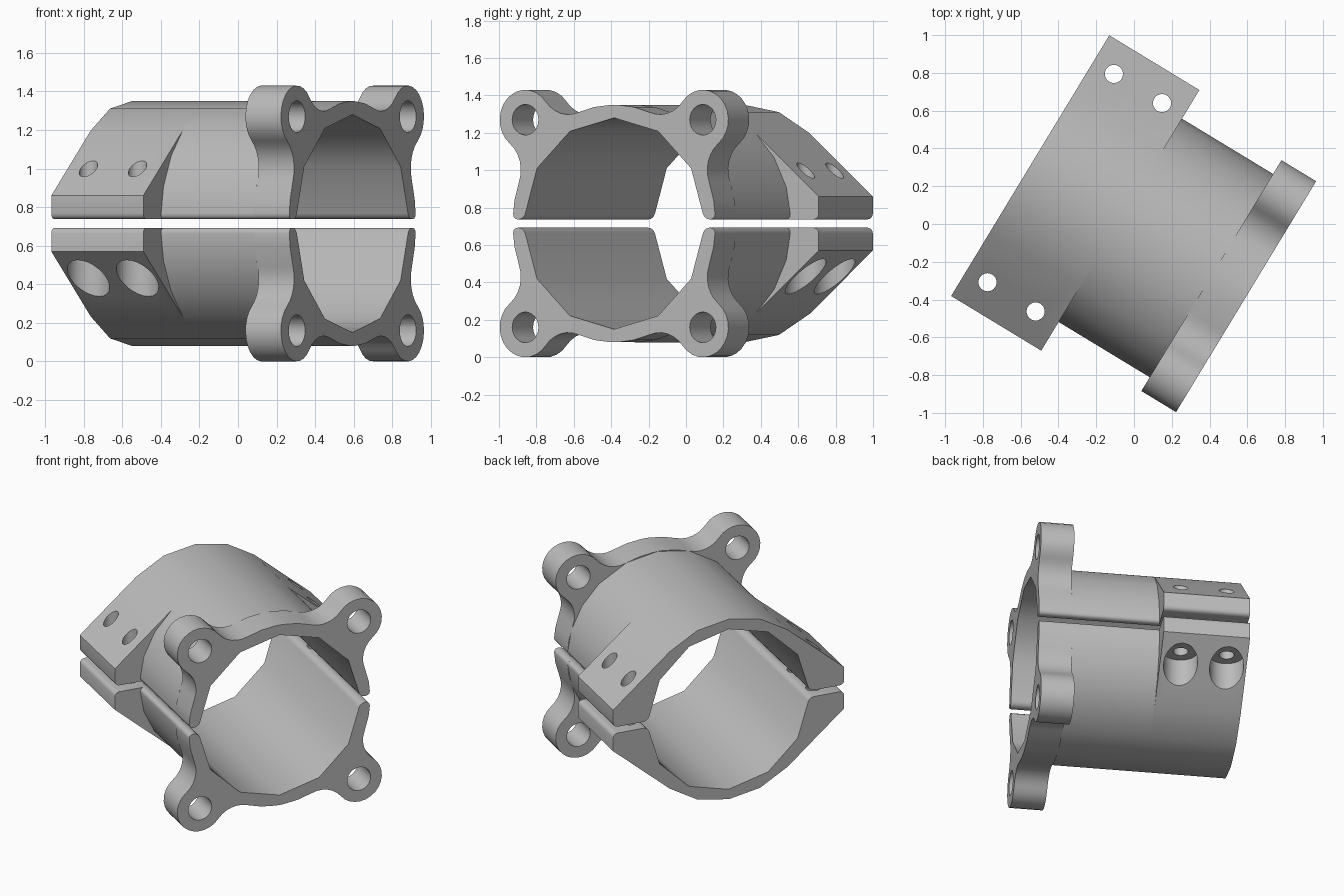
import bpy, bmesh, math
from mathutils import Matrix, Vector

if "Cube" in bpy.data.objects:
    bpy.data.objects.remove(bpy.data.objects["Cube"])

BORE, OUTER, GAP = 0.565, 0.635, 0.0225      # radii and half of the split gap
LOBE, LOBE_R, FILLET = 0.555, 0.16, 0.18     # flange ear position, radius, blend
WIDE, SIDE = 0.807, 0.145                    # clamp block half width, side height
REAR, STEP, NECK, FRONT = -0.63, -0.072, 0.492, 0.707
BOLT_U, BOLT_V = (-0.503, -0.205), 0.645
PLACE = (Matrix.Translation((0, 0, 0.715))
         @ Matrix.Rotation(math.radians(-31.25), 4, 'Z')
         @ Matrix.Translation((0, -0.021, 0)))

grey = bpy.data.materials.new("machined_grey")
grey.use_nodes = True
grey.diffuse_color = (0.5, 0.5, 0.5, 1)
grey.node_tree.nodes["Principled BSDF"].inputs["Base Color"].default_value = (0.5, 0.5, 0.5, 1)


def arc(center, r, start, end, n):
    """Points on an arc, angles in radians."""
    steps = [start + (end - start) * i / n for i in range(n + 1)]
    return [Vector((center[0] + r * math.cos(a), center[1] + r * math.sin(a))) for a in steps]


def mirrored(quarter):
    """Complete a right-hand outline with its left-hand twin."""
    return quarter + [Vector((-p.x, p.y)) for p in reversed(quarter) if p.x > 1e-5]


def half_ring(outer):
    """Close an outer outline with the bore, rounding the four edges at the split."""
    a = math.asin(GAP / BORE)
    loop = outer + arc((0, 0), BORE, math.pi - a, a, 6)
    corners = {0, len(outer) - 1, len(outer), len(loop) - 1}
    result = []
    for i, p in enumerate(loop):
        if i not in corners:
            result.append(p)
            continue
        back = (loop[i - 1] - p).normalized()
        ahead = (loop[(i + 1) % len(loop)] - p).normalized()
        for k in range(4):
            t = k * math.pi / 6
            result.append(p + 0.03 * (back * (1 - math.sin(t)) + ahead * (1 - math.cos(t))))
    return result


def extrude(name, loop, u0, u1, caps=True):
    bm = bmesh.new()
    near = [bm.verts.new((u0, p.x, p.y)) for p in loop]
    far = [bm.verts.new((u1, p.x, p.y)) for p in loop]
    n = len(loop)
    for i in range(n):
        j = (i + 1) % n
        bm.faces.new((near[i], near[j], far[j], far[i]))
    if caps:
        bm.faces.new(far)
        bm.faces.new(near[::-1])
    mesh = bpy.data.meshes.new(name)
    bm.to_mesh(mesh)
    bm.free()
    mesh.materials.append(grey)
    ob = bpy.data.objects.new(name, mesh)
    bpy.context.collection.objects.link(ob)
    return ob


def activate(ob):
    bpy.ops.object.select_all(action='DESELECT')
    ob.select_set(True)
    bpy.context.view_layer.objects.active = ob


def drill(ob, center, r, depth, axis):
    """Cut a round hole along Z or X."""
    turn = Matrix.Rotation(math.pi / 2, 4, 'Y') if axis == 'X' else Matrix.Identity(4)
    bm = bmesh.new()
    bmesh.ops.create_cone(bm, cap_ends=True, segments=24, radius1=r, radius2=r,
                          depth=depth, matrix=Matrix.Translation(center) @ turn)
    mesh = bpy.data.meshes.new("drill")
    bm.to_mesh(mesh)
    bm.free()
    mesh.materials.append(grey)
    cutter = bpy.data.objects.new("drill", mesh)
    cutter.hide_render = True
    bpy.context.collection.objects.link(cutter)
    activate(ob)
    mod = ob.modifiers.new("hole", 'BOOLEAN')
    mod.operation, mod.solver, mod.object = 'DIFFERENCE', 'EXACT', cutter
    bpy.ops.object.modifier_apply(modifier=mod.name)
    bpy.data.objects.remove(cutter)


def finish(ob):
    ob.data.transform(PLACE)
    activate(ob)
    bpy.ops.object.shade_smooth_by_angle(angle=math.radians(40))


# Outline of the plain tube and of the clamp block with its tangent slopes
split = math.asin(GAP / OUTER)
tangent = math.atan2(SIDE, WIDE) + math.acos(OUTER / math.hypot(WIDE, SIDE))
crown = arc((0, 0), OUTER, tangent, math.pi / 2, 2)
tube = half_ring(mirrored(arc((0, 0), OUTER, split, tangent, 3)[:-1] + crown))
block = half_ring(mirrored([Vector((WIDE, GAP)), Vector((WIDE, SIDE))] + crown))

# Outline of the flange: ears blended into the tube by concave fillets
ear = Vector((LOBE, LOBE))
reach, span = ear.length, OUTER + FILLET
phi = math.acos((reach**2 + span**2 - (LOBE_R + FILLET)**2) / (2 * reach * span))
low = math.pi / 4 - phi
hub = Vector((math.cos(low), math.sin(low))) * span
to_ear = math.atan2(ear.y - hub.y, ear.x - hub.x)
blend = arc((0, 0), OUTER, split, low, 2)[:-1] + arc(hub, FILLET, low + math.pi, to_ear, 6)
tip = arc(ear, LOBE_R, to_ear - math.pi, 1.5 * math.pi - to_ear, 14)[1:-1]
flange = half_ring(mirrored(blend + tip + [Vector((p.y, p.x)) for p in reversed(blend)]))

# Two clamp halves, the lower one a mirror of the upper
for half, sign in (("upper", 1), ("lower", -1)):
    def side(loop):
        return loop if sign > 0 else [Vector((p.x, -p.y)) for p in reversed(loop)]

    finish(extrude(half + "_tube", side(tube), STEP, NECK, caps=False))

    # Clamp block with bolt holes, counterbored underneath
    clamp = extrude(half + "_clamp_block", side(block), REAR, STEP)
    for u in BOLT_U:
        for v in (-BOLT_V, BOLT_V):
            drill(clamp, (u, v, 0), 0.048, 2, 'Z')
            if sign < 0:
                drill(clamp, (u, v, -0.69), 0.11, 1, 'Z')
    finish(clamp)

    # Flange with a mounting hole in each ear
    plate = extrude(half + "_flange", side(flange), NECK, FRONT)
    for v in (-LOBE, LOBE):
        drill(plate, ((NECK + FRONT) / 2, v, sign * LOBE), 0.082, 1, 'X')
    finish(plate)
